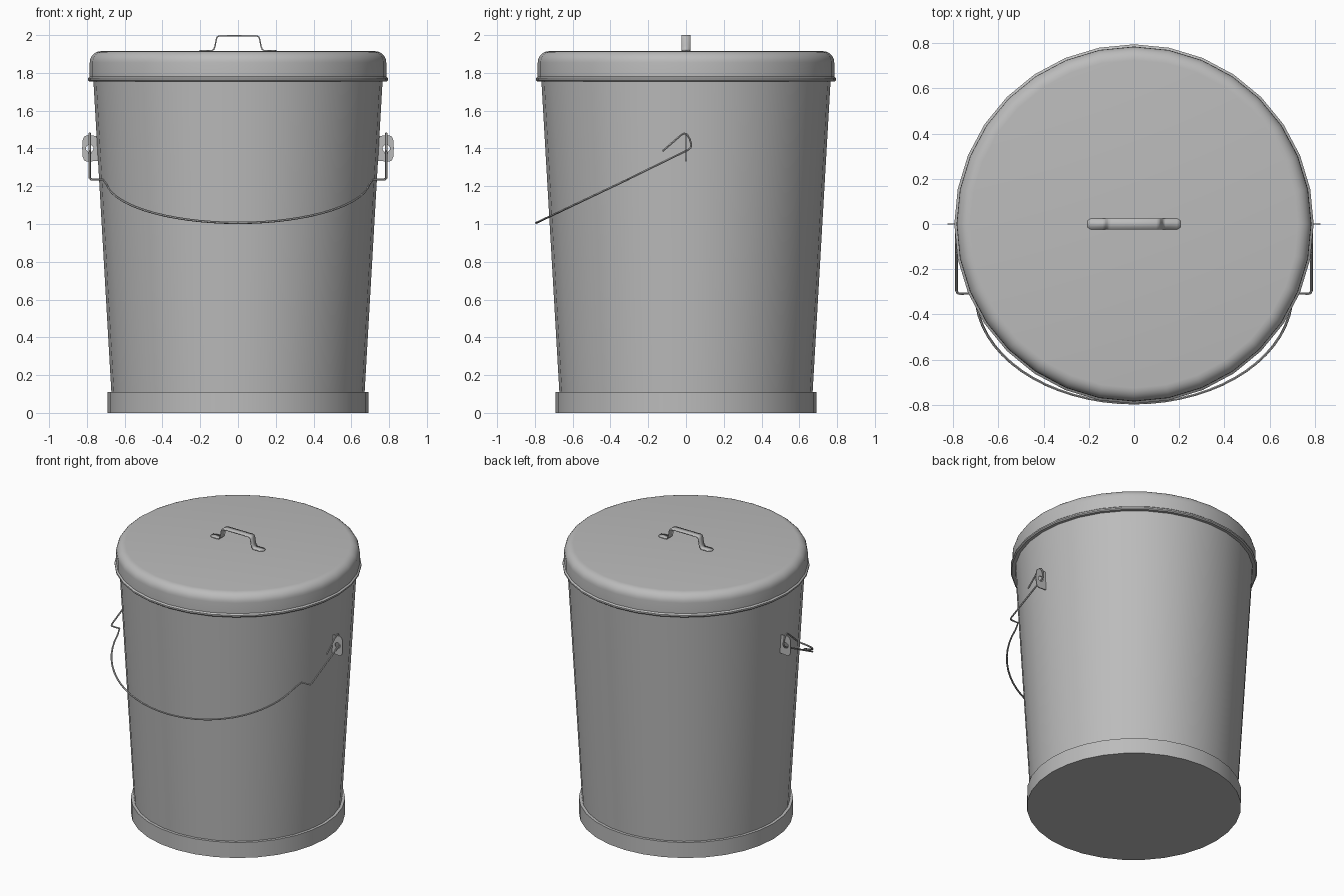
import bpy
import bmesh
from math import sin, cos, pi, radians

cube = bpy.data.objects.get("Cube")
if cube:
    bpy.data.objects.remove(cube, do_unlink=True)

SIDES = 32

steel = bpy.data.materials.new("galvanised_grey")
steel.use_nodes = True
GREY = (0.5, 0.5, 0.5, 1)
steel.diffuse_color = GREY
steel.node_tree.nodes["Principled BSDF"].inputs["Base Color"].default_value = GREY


def add(name, data):
    obj = bpy.data.objects.new(name, data)
    bpy.context.collection.objects.link(obj)
    data.materials.append(steel)
    return obj


def select(obj):
    bpy.ops.object.select_all(action='DESELECT')
    obj.select_set(True)
    bpy.context.view_layer.objects.active = obj


def smooth(obj, angle=35):
    select(obj)
    bpy.ops.object.shade_smooth_by_angle(angle=radians(angle))


def lathe(name, profile, cap_bottom=False, cap_top=False):
    """Spin (radius, z) points, listed from bottom to top, around z."""
    bm = bmesh.new()
    rings = [[bm.verts.new((r * cos(2 * pi * i / SIDES), r * sin(2 * pi * i / SIDES), z))
              for i in range(SIDES)] for r, z in profile]
    for low, high in zip(rings, rings[1:]):
        for i in range(SIDES):
            j = (i + 1) % SIDES
            bm.faces.new((low[i], low[j], high[j], high[i]))
    if cap_bottom:
        bm.faces.new(rings[0][::-1])
    if cap_top:
        bm.faces.new(rings[-1])
    mesh = bpy.data.meshes.new(name)
    bm.to_mesh(mesh)
    bm.free()
    obj = add(name, mesh)
    smooth(obj)
    return obj


def spline(curve, points):
    s = curve.splines.new('POLY')
    s.points.add(len(points) - 1)
    for p, co in zip(s.points, points):
        p.co = (*co, 1)
    return s


# Tapered body and the band around its foot
lathe("bin_body", [(0.667, 0.05), (0.768, 1.80)])
lathe("base_band", [(0.69, 0), (0.69, 0.11), (0.667, 0.11)], cap_bottom=True)

# Lid: rolled lip, short skirt, rounded shoulder, flat top
shoulder = [(0.725 + 0.06 * cos(a), 1.855 + 0.06 * sin(a))
            for a in (pi / 2 * k / 6 for k in range(7))]
lathe("lid", [(0.762, 1.757), (0.788, 1.755), (0.795, 1.762), (0.795, 1.772),
              (0.785, 1.780)] + shoulder, cap_top=True)

# Strap handle on the lid
half = [(0.205, 1.918), (0.138, 1.918), (0.128, 1.925), (0.122, 1.94),
        (0.114, 1.982), (0.109, 1.992), (0.098, 1.996)]
strap = [(-x, z) for x, z in half] + half[::-1]
bm = bmesh.new()
edges = []
for i, (x, z) in enumerate(strap):
    w = 0.015 if i in (0, len(strap) - 1) else 0.025
    if i in (1, len(strap) - 2):
        # Extra row so that the foot ends look rounded
        foot = 0.19 if x > 0 else -0.19
        row = [bm.verts.new((foot, y, z)) for y in (-0.025, 0.025)]
        here = [bm.verts.new((x, y, z)) for y in (-w, w)]
        edges += [row, here] if x < 0 else [here, row]
    else:
        edges.append([bm.verts.new((x, y, z)) for y in (-w, w)])
for a, b in zip(edges, edges[1:]):
    bm.faces.new((a[0], b[0], b[1], a[1]))
mesh = bpy.data.meshes.new("lid_handle")
bm.to_mesh(mesh)
bm.free()
handle = add("lid_handle", mesh)
thick = handle.modifiers.new("thickness", 'SOLIDIFY')
thick.thickness = 0.007
thick.offset = 0
smooth(handle)

# Pierced ears on both sides of the body
outline = [(0.735, 1.335), (0.80, 1.33), (0.815, 1.338), (0.822, 1.355),
           (0.825, 1.40), (0.822, 1.445), (0.815, 1.462), (0.80, 1.47), (0.735, 1.465)]
hole = [(0.785 + 0.02 * cos(pi * k / 8), 1.40 + 0.02 * sin(pi * k / 8)) for k in range(16)]
for name, side in (("left_ear", 1), ("right_ear", -1)):
    curve = bpy.data.curves.new(name, 'CURVE')
    curve.dimensions = '2D'
    curve.fill_mode = 'BOTH'
    curve.extrude = 0.003
    for loop in (outline, hole):
        spline(curve, [(side * x, z, 0) for x, z in loop]).use_cyclic_u = True
    ear = add(name, curve)
    ear.rotation_euler.x = pi / 2
    select(ear)
    bpy.ops.object.convert(target='MESH')

# Wire bail: hooked through each ear, kinked inward, then one wide arc
end = [(0.785, -0.125, 1.385), (0.785, -0.025, 1.472), (0.785, -0.01, 1.48),
       (0.785, 0.005, 1.475), (0.785, 0.02, 1.45), (0.785, 0.028, 1.42),
       (0.785, 0.025, 1.405), (0.785, 0.01, 1.392), (0.785, -0.295, 1.243),
       (0.78, -0.306, 1.237), (0.77, -0.308, 1.236), (0.715, -0.308, 1.236)]
arc = [(0.70 * cos(t), -0.31 - 0.483 * sin(t), 1.235 - 0.229 * sin(t))
       for t in (pi * k / 32 for k in range(1, 32))]
path = end + arc + [(-x, y, z) for x, y, z in end[::-1]]
curve = bpy.data.curves.new("bail_wire", 'CURVE')
curve.dimensions = '3D'
curve.bevel_depth = 0.006
curve.bevel_resolution = 1
curve.use_fill_caps = True
spline(curve, path)
bail = add("bail_wire", curve)
select(bail)
bpy.ops.object.convert(target='MESH')
smooth(bpy.context.object, 50)
